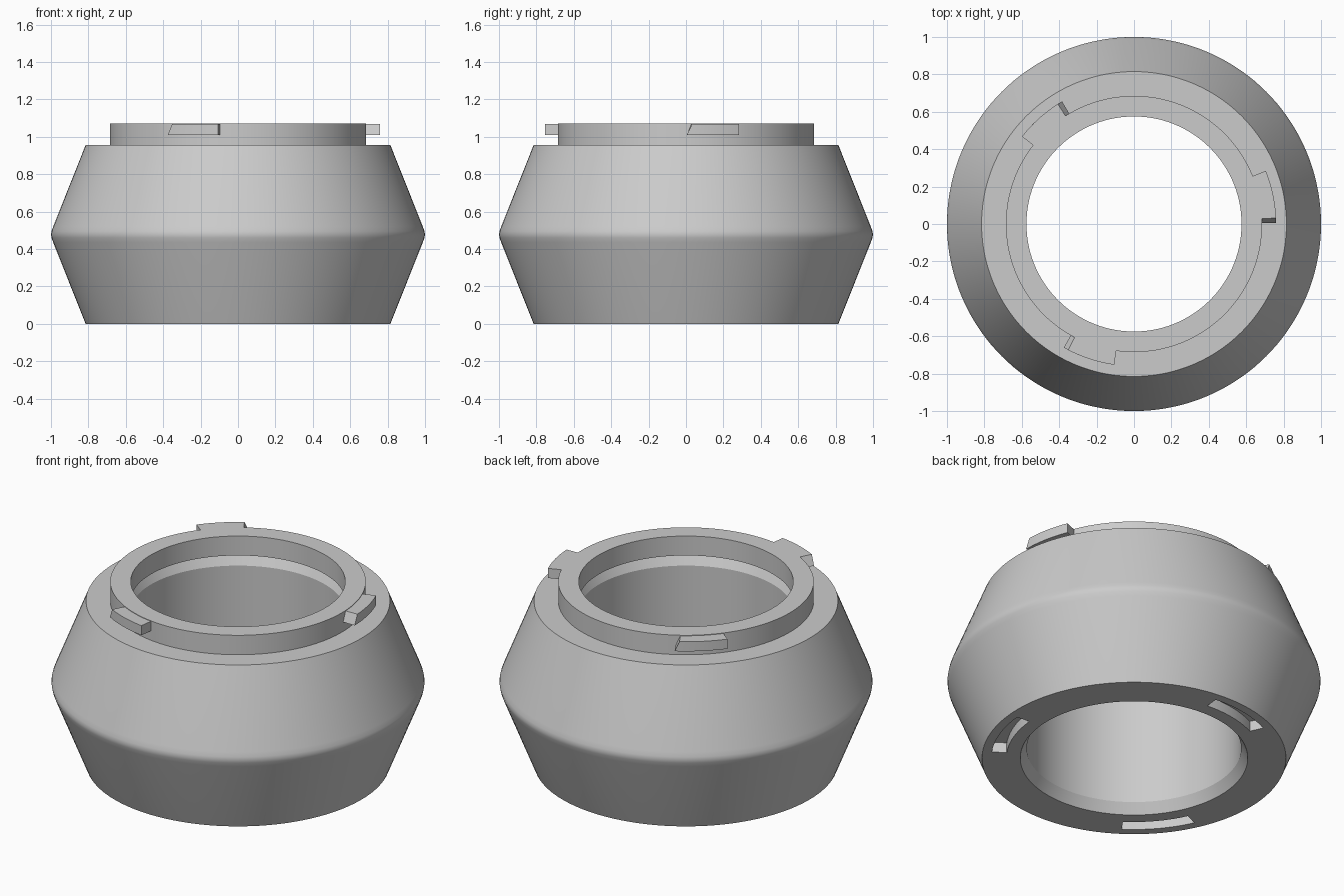
import bpy
import bmesh
from math import radians, cos, sin, pi

cube = bpy.data.objects.get("Cube")
if cube:
    bpy.data.objects.remove(cube, do_unlink=True)

grey = bpy.data.materials.new("plain grey")
grey.use_nodes = True
colour = (0.6, 0.6, 0.6, 1)
grey.diffuse_color = colour
grey.node_tree.nodes["Principled BSDF"].inputs["Base Color"].default_value = colour

HEIGHT, BODY_TOP = 1.07, 0.955
BORE, COLLAR, TAB = 0.575, 0.685, 0.76


def finish(name, bm):
    bmesh.ops.recalc_face_normals(bm, faces=bm.faces)
    mesh = bpy.data.meshes.new(name)
    bm.to_mesh(mesh)
    bm.free()
    mesh.materials.append(grey)
    obj = bpy.data.objects.new(name, mesh)
    bpy.context.collection.objects.link(obj)
    return obj


def loft(bm, rings, closed):
    """Skin successive rings of vertices, capping the ends of an open run."""
    pairs = list(zip(rings, rings[1:] + rings[:1]))
    for a, b in pairs if closed else pairs[:-1]:
        n = len(a)
        for i in range(n):
            j = (i + 1) % n
            bm.faces.new((a[i], a[j], b[j], b[i]))
    if not closed:
        bm.faces.new(rings[0])
        bm.faces.new(rings[-1])


def lathe(name, profile, segments=144):
    bm = bmesh.new()
    rings = []
    for s in range(segments):
        t = 2 * pi * s / segments
        rings.append([bm.verts.new((r * cos(t), r * sin(t), z)) for r, z in profile])
    loft(bm, rings, True)
    return finish(name, bm)


def arc_block(name, start, end, r0, r1, z0, z1, slant=0, steps=10):
    """Curved block; slant pulls the upper edge of the start face back."""
    bm = bmesh.new()
    rings = []
    for s in range(steps + 1):
        f = s / steps
        low = radians(start + (end - start) * f)
        high = radians(start + slant + (end - start - slant) * f)
        corners = ((r0, low, z0), (r1, low, z0), (r1, high, z1), (r0, high, z1))
        rings.append([bm.verts.new((r * cos(t), r * sin(t), z)) for r, t, z in corners])
    loft(bm, rings, False)
    return finish(name, bm)


def smooth(obj):
    bpy.ops.object.select_all(action="DESELECT")
    obj.select_set(True)
    bpy.context.view_layer.objects.active = obj
    bpy.ops.object.shade_smooth_by_angle(angle=radians(25))


# Ring body: rounded waist, raised collar and chamfered bore
body = lathe("ring_body", [
    (0.61, 0), (0.815, 0), (0.988, 0.435), (0.997, 0.46), (1.0, 0.4775),
    (0.997, 0.495), (0.988, 0.52), (0.815, BODY_TOP), (COLLAR, BODY_TOP),
    (COLLAR, HEIGHT), (BORE, HEIGHT), (BORE, BODY_TOP), (0.61, BODY_TOP),
    (BORE, 0.895), (BORE, 0.06),
])

# Three locking slots cut into the underside
bpy.context.view_layer.objects.active = body
for k in range(3):
    cutter = arc_block("slot_cutter", 85 + 120 * k, 115 + 120 * k, 0.685, 0.765, -0.05, 0.06)
    cutter.hide_render = True
    cut = body.modifiers.new("slot", "BOOLEAN")
    cut.operation = "DIFFERENCE"
    cut.solver = "EXACT"
    cut.object = cutter
    bpy.ops.object.modifier_apply(modifier=cut.name)
    bpy.data.objects.remove(cutter, do_unlink=True)
smooth(body)

# Three locking tabs around the collar
for k in range(3):
    smooth(arc_block(f"locking_tab_{k + 1}", 0.4 + 120 * k, 22 + 120 * k,
                     0.67, TAB, 1.01, 1.067, slant=2))
